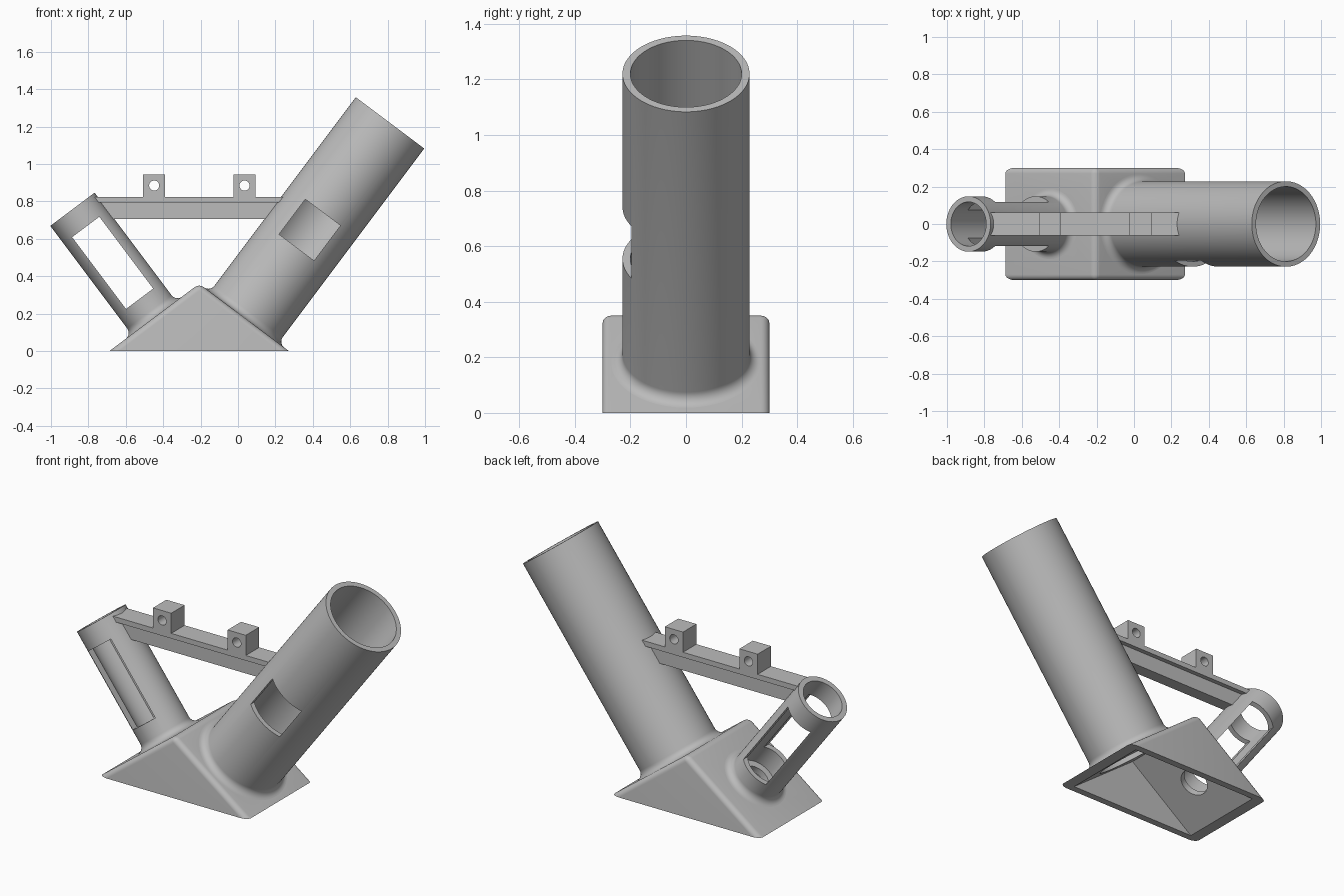
import bpy, bmesh
from math import sin, cos, pi, atan2
from mathutils import Matrix, Vector

if "Cube" in bpy.data.objects:
    bpy.data.objects.remove(bpy.data.objects["Cube"], do_unlink=True)

grey = bpy.data.materials.new("plain_grey")
grey.use_nodes = True
grey.diffuse_color = (0.5, 0.5, 0.5, 1)
grey.node_tree.nodes["Principled BSDF"].inputs["Base Color"].default_value = (0.5, 0.5, 0.5, 1)

TILT = atan2(3, 4)      # slope angle of the wedge base
APEX_X, APEX_Z = -0.2075, 0.36


def make(name, bm, matrix=Matrix()):
    bmesh.ops.recalc_face_normals(bm, faces=bm.faces)
    mesh = bpy.data.meshes.new(name)
    bm.to_mesh(mesh)
    bm.free()
    mesh.transform(matrix)
    mesh.materials.append(grey)
    obj = bpy.data.objects.new(name, mesh)
    bpy.context.collection.objects.link(obj)
    return obj


def prism(points, half):
    """Extrude an x-z outline across y."""
    bm = bmesh.new()
    face = bm.faces.new([bm.verts.new((x, -half, z)) for x, z in points])
    out = bmesh.ops.extrude_face_region(bm, geom=[face])
    verts = [g for g in out["geom"] if isinstance(g, bmesh.types.BMVert)]
    bmesh.ops.translate(bm, verts=verts, vec=(0, 2 * half, 0))
    return bm


def box(x0, x1, y0, y1, z0, z1):
    bm = prism([(x0, z0), (x1, z0), (x1, z1), (x0, z1)], (y1 - y0) / 2)
    bmesh.ops.translate(bm, verts=bm.verts, vec=(0, (y0 + y1) / 2, 0))
    return bm


def rod(radius, length, segments=64):
    bm = bmesh.new()
    bmesh.ops.create_cone(bm, cap_ends=True, segments=segments, radius1=radius,
                          radius2=radius, depth=length)
    return bm


def tube(radius, inner, length, fillet=0.04, segments=96):
    """Revolve a hollow tube with a flared foot around z."""
    outline = [(inner, -0.01), (inner, length), (radius, length)]
    for i in range(9):
        a = i * pi / 16
        outline.append((radius + fillet * (1 - cos(a)), fillet * (1 - sin(a))))
    outline.append((radius + fillet, -0.01))
    bm = bmesh.new()
    rings = []
    for s in range(segments):
        a = 2 * pi * s / segments
        rings.append([bm.verts.new((r * cos(a), r * sin(a), z)) for r, z in outline])
    for s in range(segments):
        a, b = rings[s], rings[(s + 1) % segments]
        for i in range(len(outline)):
            j = (i + 1) % len(outline)
            bm.faces.new((a[i], b[i], b[j], a[j]))
    return bm


def cut(obj, *cutters):
    for cutter in cutters:
        cutter.hide_render = True
        mod = obj.modifiers.new("cut", "BOOLEAN")
        mod.operation, mod.solver, mod.object = "DIFFERENCE", "EXACT", cutter
    graph = bpy.context.evaluated_depsgraph_get()
    mesh = bpy.data.meshes.new_from_object(obj.evaluated_get(graph))
    obj.modifiers.clear()
    obj.data = mesh
    for cutter in cutters:
        bpy.data.objects.remove(cutter, do_unlink=True)


def seat(side, foot_x):
    """Frame standing square on one slope of the base."""
    foot_z = APEX_Z - 0.75 * abs(foot_x - APEX_X)
    return Matrix.Translation((foot_x, 0, foot_z)) @ Matrix.Rotation(side * TILT, 4, "Y")


big, small = seat(1, 0.0325), seat(-1, -0.45)
BIG_R, BIG_IN, BIG_L = 0.2285, 0.2, 1.3
SMALL_R, SMALL_IN, SMALL_L = 0.148, 0.118, 0.725

# Hollow wedge base with rounded upper edges
bm = prism([(APEX_X - 0.48, 0), (APEX_X + 0.48, 0), (APEX_X, APEX_Z)], 0.3)
edges = [e for e in bm.edges if max(v.co.z for v in e.verts) > 0.1]
bmesh.ops.bevel(bm, geom=edges, offset=0.03, segments=6, profile=0.5, affect="EDGES")
base = make("wedge_base", bm)
inner_z = APEX_Z - 0.05
reach = (inner_z + 0.1) / 0.75
cavity = make("cavity", prism([(APEX_X - reach, -0.1), (APEX_X + reach, -0.1),
                               (APEX_X, inner_z)], 0.26))
cut(base, cavity, make("big_bore", rod(BIG_IN, 0.2, 96), big),
    make("small_bore", rod(0.08, 0.2), small))

# Large tube with one square opening in the front
large_tube = make("large_tube", tube(BIG_R, BIG_IN, BIG_L), big)
cut(large_tube, make("opening", box(-0.117, 0.117, -0.4, -0.05, 0.468, 0.702), big))

# Small tube with a long opening through front and back
small_tube = make("small_tube", tube(SMALL_R, SMALL_IN, SMALL_L), small)
cut(small_tube, make("slot", box(-0.091, 0.091, -0.3, 0.3, 0.127, 0.607), small))


def tube_edge(frame, offset, z):
    """x of the line running along a tube at a sideways offset, at height z."""
    p = frame @ Vector((offset, 0, 0))
    d = frame.to_3x3() @ Vector((0, 0, 1))
    return p.x + d.x * (z - p.z) / d.z


# Bridge between the tubes: wide plate over a narrower web
def bridge(name, half, z0, z1):
    outline = [(tube_edge(small, 0.127, z0), z0), (tube_edge(big, -0.21, z0), z0),
               (tube_edge(big, -0.21, z1), z1), (tube_edge(small, 0.127, z1), z1)]
    return make(name, prism(outline, half))


bridge_plate = bridge("bridge_plate", 0.062, 0.795, 0.825)
bridge_web = bridge("bridge_web", 0.036, 0.705, 0.797)

# Two drilled lugs on the bridge
lugs = []
for name, x in (("right_lug", -0.448), ("left_lug", 0.035)):
    lug = make(name, box(x - 0.059, x + 0.059, -0.062, 0.062, 0.82, 0.943))
    turn = Matrix.Translation((x, 0, 0.885)) @ Matrix.Rotation(pi / 2, 4, "X")
    cut(lug, make("pin_hole", rod(0.027, 0.3, 32), turn))
    lugs.append(lug)

# Smooth the round surfaces and keep corners crisp
bpy.ops.object.select_all(action="DESELECT")
for obj in [base, large_tube, small_tube, bridge_plate, bridge_web] + lugs:
    obj.select_set(True)
bpy.context.view_layer.objects.active = base
bpy.ops.object.shade_smooth_by_angle(angle=pi / 6)
